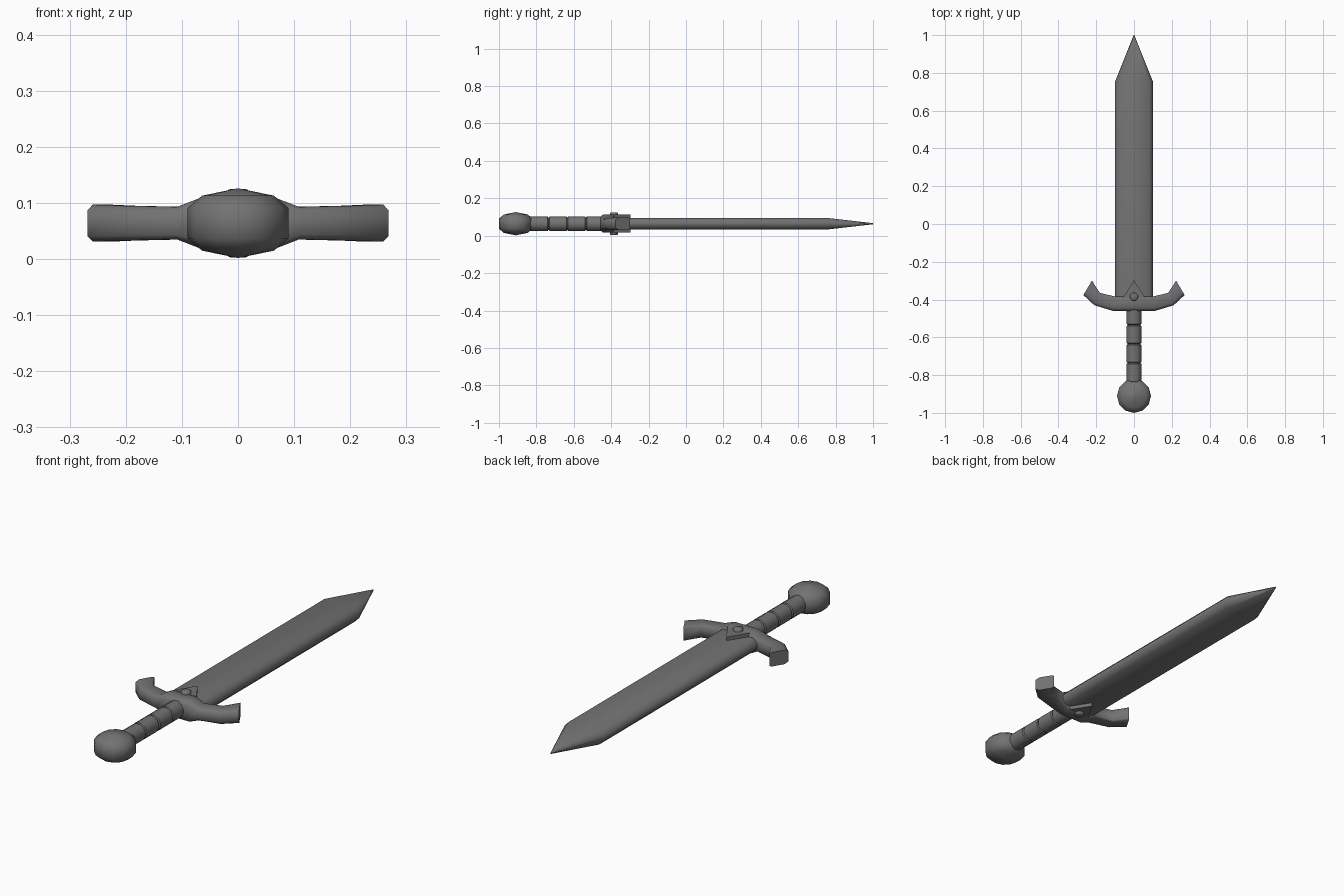
import bpy, bmesh, math
from mathutils import Vector, Matrix

if "Cube" in bpy.data.objects:
    bpy.data.objects.remove(bpy.data.objects["Cube"])

ZC = 0.064  # height of the sword's mid plane

# Dark iron colour shared by every part
iron = bpy.data.materials.new("dark_iron")
iron.diffuse_color = (0.17, 0.17, 0.17, 1)
iron.use_nodes = True
iron.node_tree.nodes["Principled BSDF"].inputs["Base Color"].default_value = iron.diffuse_color


def finish(name, bm, angle=40):
    bmesh.ops.remove_doubles(bm, verts=bm.verts, dist=1e-5)
    bmesh.ops.recalc_face_normals(bm, faces=bm.faces)
    me = bpy.data.meshes.new(name)
    bm.to_mesh(me)
    bm.free()
    me.materials.append(iron)
    ob = bpy.data.objects.new(name, me)
    bpy.context.collection.objects.link(ob)
    ob.location.z = ZC
    bpy.ops.object.select_all(action='DESELECT')
    ob.select_set(True)
    bpy.context.view_layer.objects.active = ob
    bpy.ops.object.shade_smooth_by_angle(angle=math.radians(angle))
    return ob


def loft(name, rings, angle=40):
    # closed skin through equal-length rings, capped at both ends
    bm = bmesh.new()
    vs = [[bm.verts.new(p) for p in r] for r in rings]
    n = len(vs[0])
    for a, b in zip(vs, vs[1:]):
        for i in range(n):
            j = (i + 1) % n
            bm.faces.new((a[i], a[j], b[j], b[i]))
    bm.faces.new(vs[0])
    bm.faces.new(vs[-1])
    return finish(name, bm, angle)


def lathe(name, profile, sides, matrix, angle=40):
    # profile of (radius, height) turned about z, then placed by matrix
    turns = [2 * math.pi * (i + 0.5) / sides for i in range(sides)]
    rings = [[matrix @ Vector((r * math.cos(t), r * math.sin(t), h)) for t in turns]
             for r, h in profile]
    return loft(name, rings, angle)


# Blade: bevelled flat section tapering to a point
def blade_ring(y, w, f, h):
    return [(-w, y, -h * .3), (-f, y, -h), (f, y, -h), (w, y, -h * .3),
            (w, y, h * .3), (f, y, h), (-f, y, h), (-w, y, h * .3)]


loft("blade", [blade_ring(-0.42, 0.1, 0.08, 0.031),
               blade_ring(0.755, 0.1, 0.08, 0.031),
               blade_ring(1.0, 0.002, 0.001, 0.003)], angle=60)

# Crossguard: curved arms with a chamfered section, built as one mirrored loft
# each station: outer point, inner point, half height, chamfer
stations = [((0.06, -0.46), (0.06, -0.385), 0.048, 0.2),
            ((0.112, -0.46), (0.095, -0.385), 0.029, 0.2),
            ((0.21, -0.43), (0.18, -0.365), 0.031, 0.2),
            ((0.268, -0.376), (0.223, -0.30), 0.033, 0.2)]


def guard_ring(station, side):
    o, i, h, c = station
    ring = []
    for t, k in ((0, .7), (c, 1), (1 - c * .5, 1), (1, .85)):
        ring.append((side * (o[0] + (i[0] - o[0]) * t), o[1] + (i[1] - o[1]) * t, h * k))
    return ring + [(x, y, -z) for x, y, z in reversed(ring)]


loft("crossguard", [guard_ring(s, -1) for s in reversed(stations)]
     + [guard_ring(s, 1) for s in stations], angle=60)

# Pointed plate over the blade root
tri = [(-0.058, -0.39), (0.058, -0.39), (0, -0.298)]
loft("guard_point", [[(x, y, z) for x, y in tri] for z in (-0.048, 0.048)])

# Studs on both faces of the guard
for label, s in (("upper", 1), ("lower", -1)):
    lathe(label + "_stud", [(0.022, 0.04 * s), (0.022, 0.057 * s), (0.015, 0.061 * s)],
          10, Matrix.Translation((0, -0.385, 0)), 60)

# Grip: four wrapped segments separated by grooves, lathe axis laid along y
prof = []
edges = [-0.84, -0.735, -0.635, -0.535, -0.44]
for a, b in zip(edges, edges[1:]):
    prof += [(0.035, a + 0.001), (0.04, a + 0.005), (0.04, b - 0.005), (0.035, b - 0.001)]
lathe("grip", prof, 12, Matrix.Rotation(math.radians(-90), 4, 'X'))

# Pommel: domed disc
dome = [(0.001, 0.062), (0.064, 0.049), (0.09, 0.027)]
lathe("pommel", dome + [(r, -z) for r, z in reversed(dome)], 12,
      Matrix.Translation((0, -0.91, 0)) @ Matrix.Rotation(math.radians(15), 4, 'Z'), 50)
